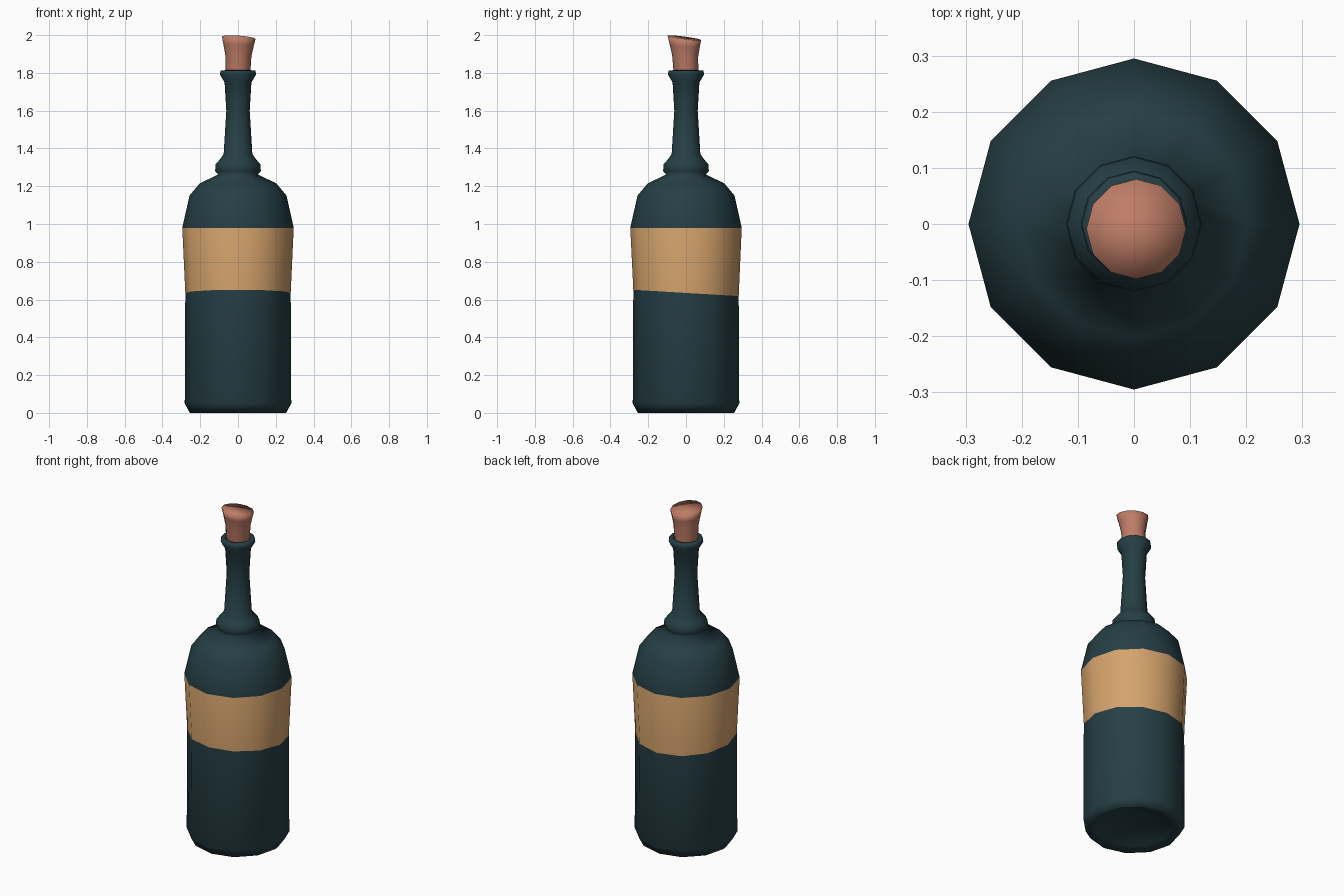
import bpy, bmesh, math

if "Cube" in bpy.data.objects:
    bpy.data.objects.remove(bpy.data.objects["Cube"])

SIDES = 12


def material(name, rgb):
    m = bpy.data.materials.new(name)
    m.diffuse_color = (*rgb, 1)
    m.use_nodes = True
    m.node_tree.nodes["Principled BSDF"].inputs["Base Color"].default_value = m.diffuse_color
    return m


glass = material("dark teal glass", (0.019, 0.050, 0.060))
paper = material("tan label", (0.66, 0.365, 0.150))
cork_mat = material("cork pink brown", (0.52, 0.205, 0.135))


def lathe(name, profile, mats, warp=None, colour=None):
    """Spin (radius, z) points round z; radius 0 makes a pole."""
    bm = bmesh.new()
    rings = []
    for i, (r, z) in enumerate(profile):
        ring = []
        for k in range(1 if r == 0 else SIDES):
            a = 2 * math.pi * k / SIDES
            co = (r * math.cos(a), r * math.sin(a), z)
            ring.append(bm.verts.new(warp(i, *co) if warp else co))
        rings.append(ring)
    for i, (lo, hi) in enumerate(zip(rings, rings[1:])):
        for k in range(SIDES):
            n = (k + 1) % SIDES
            if len(lo) == 1:
                f = bm.faces.new((lo[0], hi[n], hi[k]))
            elif len(hi) == 1:
                f = bm.faces.new((lo[k], lo[n], hi[0]))
            else:
                f = bm.faces.new((lo[k], lo[n], hi[n], hi[k]))
            f.smooth = True
            f.material_index = colour(i) if colour else 0
    bmesh.ops.recalc_face_normals(bm, faces=bm.faces)
    me = bpy.data.meshes.new(name)
    bm.to_mesh(me)
    bm.free()
    for m in mats:
        me.materials.append(m)
    ob = bpy.data.objects.new(name, me)
    bpy.context.collection.objects.link(ob)
    return ob


# Bottle: hollowed base, body, label band, shoulder, collar, neck, lip, mouth
bottle_profile = [
    (0, 0.06), (0.12, 0.05), (0.215, 0.02), (0.255, 0.0), (0.282, 0.05),
    (0.279, 0.635), (0.295, 0.98),
    (0.257, 1.15), (0.203, 1.215), (0.105, 1.262),
    (0.121, 1.28), (0.119, 1.315), (0.096, 1.342), (0.076, 1.37),
    (0.062, 1.60), (0.071, 1.75),
    (0.095, 1.79), (0.093, 1.812), (0.070, 1.814), (0.055, 1.77), (0, 1.76)]
LABEL = 5


def wavy_label_edge(i, x, y, z):
    # lower edge of the label dips towards the back
    return (x, y, z - 0.06 * y) if i == LABEL else (x, y, z)


lathe("bottle", bottle_profile, [glass, paper], wavy_label_edge,
      lambda i: 1 if i == LABEL else 0)

# Cork: flared stopper with a slanted top
cork_profile = [(0, 1.765), (0.058, 1.77), (0.066, 1.82), (0.069, 1.89),
                (0.080, 1.945), (0.089, 1.986), (0, 1.982)]


def slant(i, x, y, z):
    t = max(0, (z - 1.80) / 0.186)
    return (x + 0.004 * t, y - 0.009 * t, z - t * (0.07 * x + 0.13 * y))


lathe("cork", cork_profile, [cork_mat], slant)
